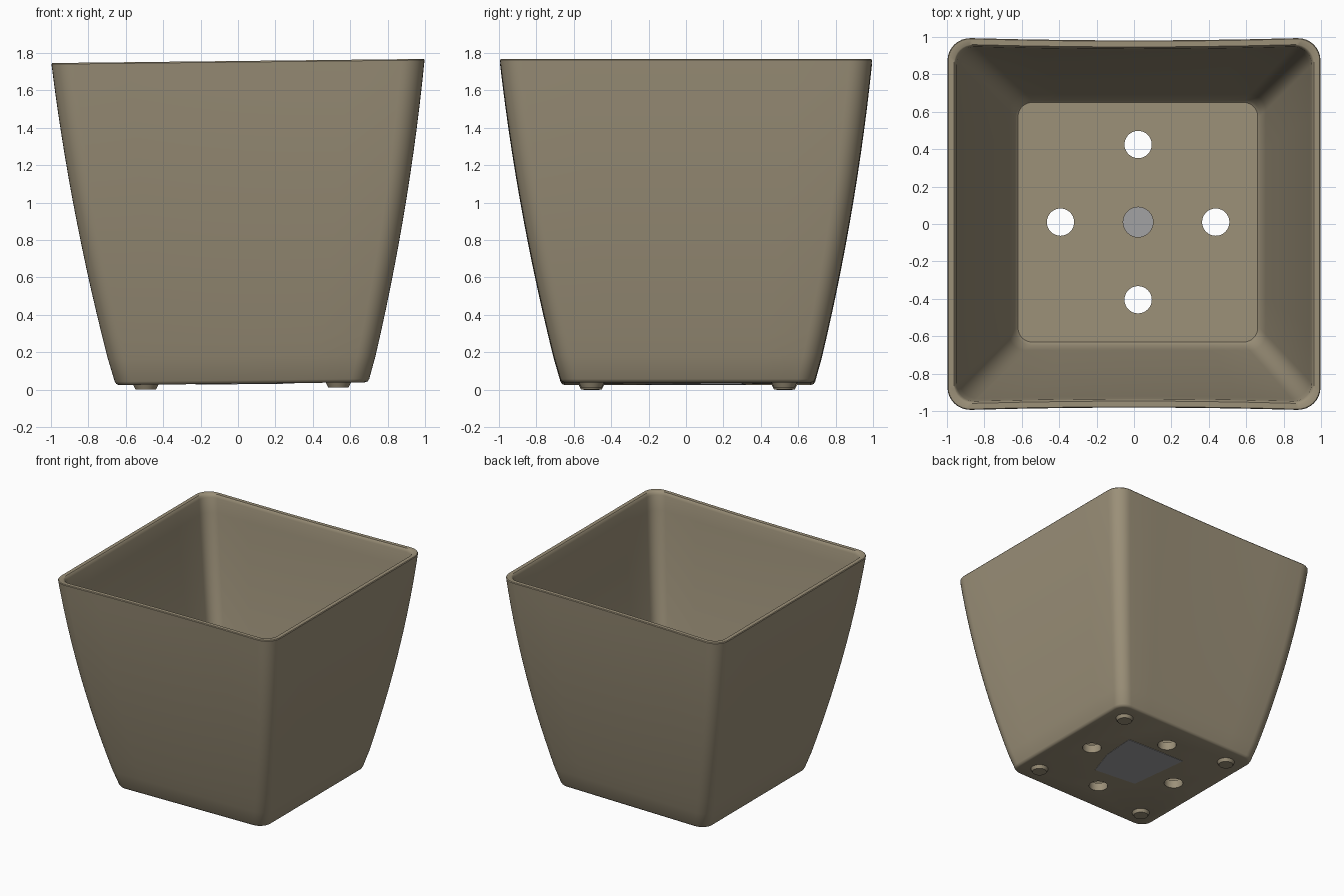
import bpy, bmesh, math
from mathutils import Vector

if "Cube" in bpy.data.objects:
    bpy.data.objects.remove(bpy.data.objects["Cube"], do_unlink=True)

HEIGHT, BASE, FLOOR, WALL = 1.757, 0.032, 0.1, 0.045
CX, CY = 0.022, 0.01          # offset of the base centre
TILT = 0.011                  # slight lean of the pot along x


def material(name, color):
    m = bpy.data.materials.new(name)
    m.use_nodes = True
    m.diffuse_color = color
    bsdf = m.node_tree.nodes["Principled BSDF"]
    bsdf.inputs["Base Color"].default_value = color
    bsdf.inputs["Roughness"].default_value = 0.7
    return m


taupe = material("taupe plastic", (0.33, 0.28, 0.19, 1))
grey = material("grey patch", (0.36, 0.36, 0.37, 1))


def add_object(name, bm, mat):
    bmesh.ops.recalc_face_normals(bm, faces=bm.faces)
    mesh = bpy.data.meshes.new(name)
    bm.to_mesh(mesh)
    bm.free()
    ob = bpy.data.objects.new(name, mesh)
    bpy.context.collection.objects.link(ob)
    mesh.materials.append(mat)
    return ob


def select(ob):
    bpy.ops.object.select_all(action='DESELECT')
    ob.select_set(True)
    bpy.context.view_layer.objects.active = ob


def half_width(z):
    t = z / HEIGHT
    return 0.672 + 0.456 * t - 0.13 * t * t


def ring(bm, half, radius, z):
    """Rounded square loop with slightly bowed front and back sides."""
    t = z / HEIGHT
    pts = []
    for k in range(4):
        a0 = k * math.pi / 2
        sx, sy = [(1, 1), (-1, 1), (-1, -1), (1, -1)][k]
        c = half - radius
        for i in range(9):
            a = a0 + i * math.pi / 16
            pts.append((sx * c + radius * math.cos(a), sy * c + radius * math.sin(a)))
        # straight run to the next corner
        end = pts[-1]
        nx, ny = -end[1], end[0]
        start = Vector(end)
        a1 = a0 + math.pi / 2
        tx, ty = [(-1, 1), (-1, -1), (1, -1), (1, 1)][k]
        stop = Vector((tx * c + radius * math.cos(a1), ty * c + radius * math.sin(a1)))
        pts += [tuple(start.lerp(stop, i / 6)) for i in range(1, 6)]
    verts = []
    for x, y in pts:
        y *= 1 - 0.016 * t * max(0, 1 - (x / half) ** 2)
        verts.append(bm.verts.new((x + CX * (1 - t), y + CY * (1 - t), z + TILT * x)))
    return verts


# Pot shell: outer wall, rim, inner wall and floor
bm = bmesh.new()
bottom = half_width(BASE)
levels = [(bottom - 0.022, 0.08, BASE), (bottom - 0.008, 0.09, BASE + 0.005),
          (bottom, 0.095, BASE + 0.018)]
STEPS = 14
for i in range(1, STEPS + 1):
    z = 0.05 + (HEIGHT - 0.056) * i / STEPS
    levels.append((half_width(z), 0.095 + 0.03 * z / HEIGHT, z))
levels += [(0.993, 0.12, HEIGHT), (0.962, 0.1, HEIGHT), (0.956, 0.1, HEIGHT - 0.006)]
for i in range(STEPS, -1, -1):
    z = FLOOR + 0.015 + (HEIGHT - 0.04 - FLOOR) * i / STEPS
    levels.append((half_width(z) - WALL, 0.085 + 0.015 * z / HEIGHT, z))
levels.append((half_width(FLOOR) - WALL - 0.012, 0.075, FLOOR))
loops = [ring(bm, *lv) for lv in levels]
for a, b in zip(loops, loops[1:]):
    n = len(a)
    for i in range(n):
        bm.faces.new((a[i], a[(i + 1) % n], b[(i + 1) % n], b[i]))
bm.faces.new(loops[0])
bm.faces.new(loops[-1])
pot = add_object("pot_shell", bm, taupe)

# Drain holes cut through the floor: four around one in the middle
bm = bmesh.new()
holes = [(0, 0, 0.08)] + [(0.415 * math.cos(a), 0.415 * math.sin(a), 0.073)
                          for a in (0, math.pi / 2, math.pi, 1.5 * math.pi)]
for x, y, r in holes:
    res = bmesh.ops.create_cone(bm, cap_ends=True, segments=32,
                                radius1=r, radius2=r, depth=0.3)
    bmesh.ops.translate(bm, verts=res["verts"], vec=(x + CX, y + CY, 0.06))
cutter = add_object("drain_cutter", bm, taupe)
cutter.hide_render = True
mod = pot.modifiers.new("drain_holes", 'BOOLEAN')
mod.operation = 'DIFFERENCE'
mod.solver = 'EXACT'
mod.object = cutter
select(pot)
bpy.ops.object.modifier_apply(modifier=mod.name)
bpy.data.objects.remove(cutter, do_unlink=True)
bpy.ops.object.shade_smooth_by_angle(angle=math.radians(40))

# Four low round feet under the corners
for sx, side in ((-1, "right"), (1, "left")):
    for sy, end in ((-1, "front"), (1, "back")):
        bm = bmesh.new()
        bmesh.ops.create_cone(bm, cap_ends=True, segments=32,
                              radius1=0.055, radius2=0.07, depth=0.03)
        x = sx * 0.515 + CX
        for v in bm.verts:
            v.co += Vector((x, sy * 0.515 + CY, 0.021))
            v.co.z += TILT * v.co.x
        foot = add_object(f"foot_{end}_{side}", bm, taupe)
        select(foot)
        bpy.ops.object.shade_smooth_by_angle(angle=math.radians(30))

# Thin patch closing the middle hole from below
bm = bmesh.new()
outline = [(0.28, 0.29), (-0.25, 0.31), (-0.19, -0.2), (0.18, -0.24), (0.26, 0)]
face = bm.faces.new([bm.verts.new((x + CX, y + CY, BASE - 0.003 + TILT * x))
                     for x, y in outline])
ext = bmesh.ops.extrude_face_region(bm, geom=[face])
bmesh.ops.translate(bm, vec=(0, 0, 0.006),
                    verts=[g for g in ext["geom"] if isinstance(g, bmesh.types.BMVert)])
add_object("bottom_patch", bm, grey)
